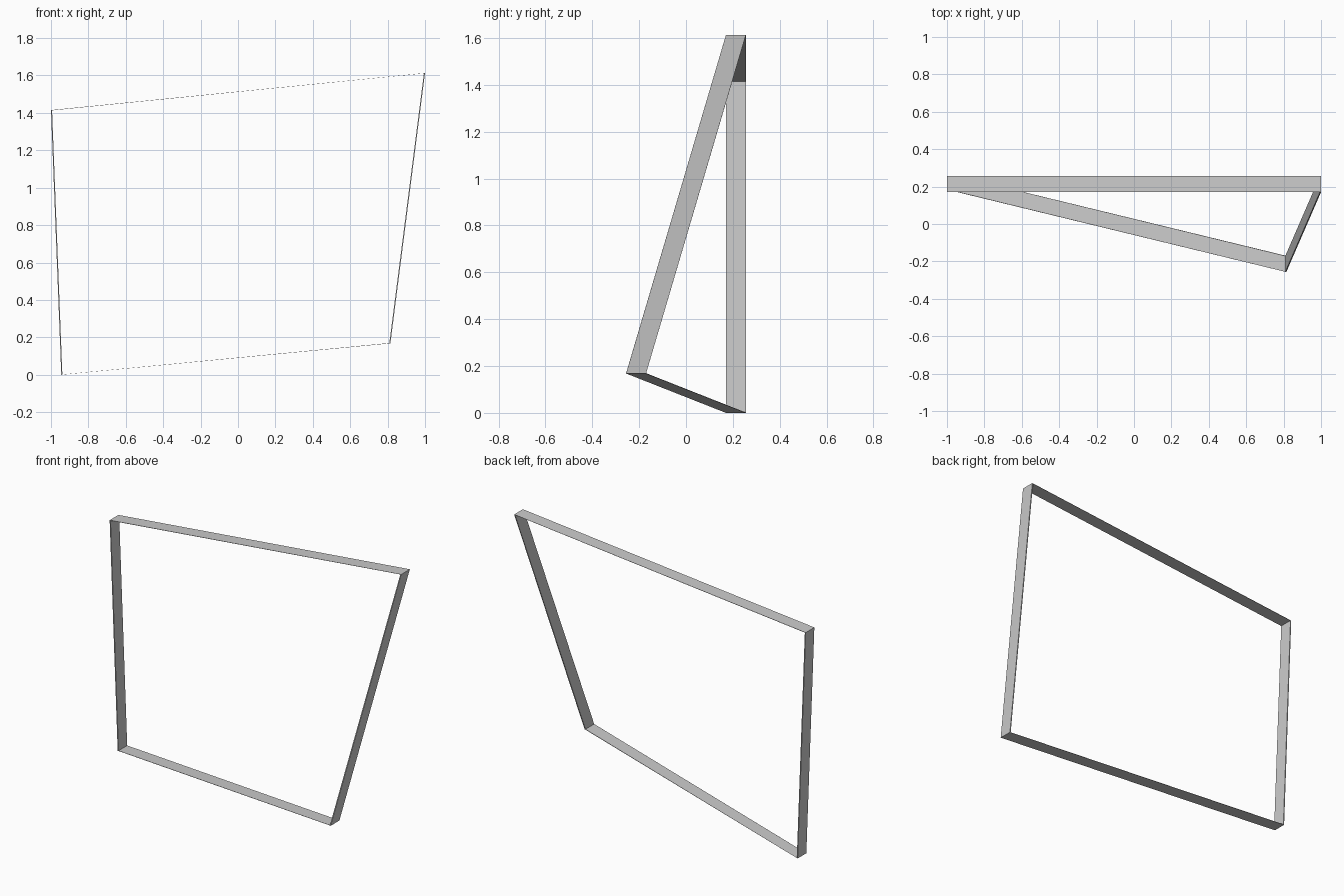
import bpy, bmesh
from mathutils import Vector

if "Cube" in bpy.data.objects:
    bpy.data.objects.remove(bpy.data.objects["Cube"])

# Outer corners: (x, y centre, z), going round the loop
corners = [(-0.945, 0.213, 0.0), (0.815, -0.213, 0.168),
           (1.0, 0.213, 1.613), (-1.0, 0.213, 1.415)]
HALF = Vector((0, 0.0425, 0))   # half depth of the band
TX, TZ = 0.006, 0.0015          # wafer-thin wall

bm = bmesh.new()
rings = []
for x, y, z in corners:
    outer = Vector((x, y, z))
    inner = outer + Vector((-TX if x > 0 else TX, 0, TZ if z < 0.5 else -TZ))
    rings.append([bm.verts.new(p) for p in
                  (outer - HALF, outer + HALF, inner + HALF, inner - HALF)])

# Join each corner section to the next
for i in range(4):
    a, b = rings[i], rings[(i + 1) % 4]
    for k in range(4):
        m = (k + 1) % 4
        bm.faces.new((a[k], a[m], b[m], b[k]))
bmesh.ops.recalc_face_normals(bm, faces=bm.faces)

mesh = bpy.data.meshes.new("frame_band")
bm.to_mesh(mesh)
bm.free()
bpy.context.collection.objects.link(bpy.data.objects.new("frame_band", mesh))
